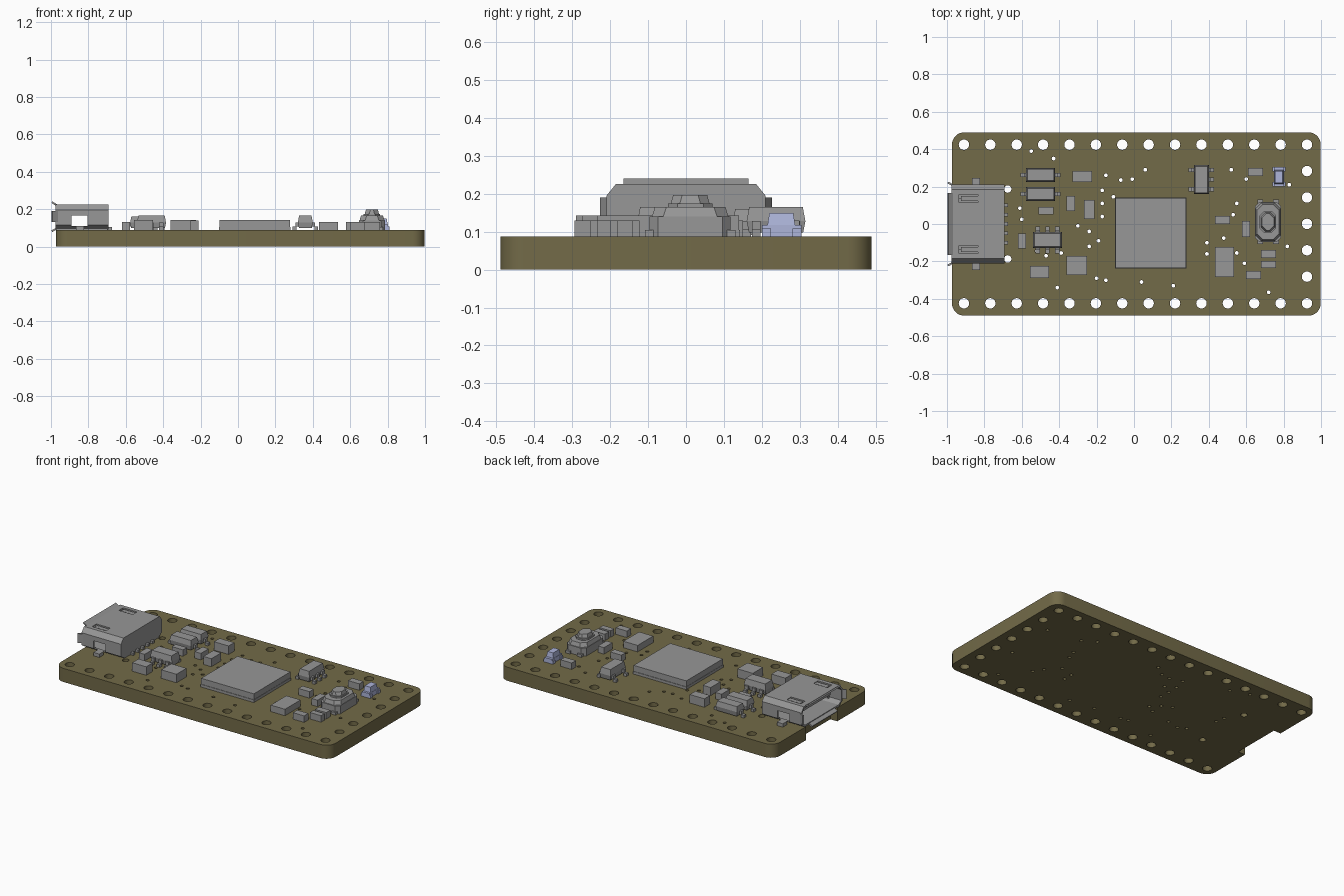
import bpy, bmesh
from math import sin, cos, pi

cube = bpy.data.objects.get("Cube")
if cube:
    bpy.data.objects.remove(cube)


def material(name, rgb):
    m = bpy.data.materials.new(name)
    m.use_nodes = True
    m.diffuse_color = (*rgb, 1)
    m.node_tree.nodes["Principled BSDF"].inputs["Base Color"].default_value = (*rgb, 1)
    return m


OLIVE = material("olive board", (.17, .145, .065))
GREY = material("component grey", (.31, .31, .31))
BLUE = material("led pale blue", (.42, .46, .70))
TOP = .088  # board surface


def add(name, bm, mat):
    bmesh.ops.recalc_face_normals(bm, faces=bm.faces)
    me = bpy.data.meshes.new(name)
    bm.to_mesh(me)
    bm.free()
    me.materials.append(mat)
    ob = bpy.data.objects.new(name, me)
    bpy.context.collection.objects.link(ob)
    return ob


def prism(name, outline, z0, z1, mat=GREY, taper=0.0):
    """Extrude an outline upward, pulling the top inward by taper."""
    bm = bmesh.new()
    cx = sum(p[0] for p in outline) / len(outline)
    cy = sum(p[1] for p in outline) / len(outline)
    pull = lambda v, c: v - taper * (1 if v > c else -1)
    low = [bm.verts.new((x, y, z0)) for x, y in outline]
    high = [bm.verts.new((pull(x, cx), pull(y, cy), z1)) for x, y in outline]
    bm.faces.new(low)
    bm.faces.new(high)
    n = len(low)
    for i in range(n):
        j = (i + 1) % n
        bm.faces.new((low[i], low[j], high[j], high[i]))
    return add(name, bm, mat)


def box(name, x0, x1, y0, y1, z0, z1, mat=GREY, taper=0.0):
    return prism(name, [(x0, y0), (x1, y0), (x1, y1), (x0, y1)], z0, z1, mat, taper)


def chamfered(x0, x1, y0, y1, c):
    return [(x0 + c, y0), (x1 - c, y0), (x1, y0 + c), (x1, y1 - c),
            (x1 - c, y1), (x0 + c, y1), (x0, y1 - c), (x0, y0 + c)]


def arc(x, y, r, start, end, n):
    return [(x + r * cos(start + (end - start) * i / n),
             y + r * sin(start + (end - start) * i / n)) for i in range(n + 1)]


# Circuit board: filled outline with a connector notch and drilled holes
L, R, W, C = -.973, .998, .49, .065
outline = []
for k, (x, y) in enumerate([(R - C, W - C), (L + C, W - C), (L + C, C - W), (R - C, C - W)]):
    outline += arc(x, y, C, k * pi / 2, (k + 1) * pi / 2, 8)
    if k == 1:
        outline += [(L, .16), (L + .05, .16), (L + .05, -.16), (L, -.16)]

PITCH, HX, HY = .1411, .925, .424
holes = [(HX - PITCH * i, s * HY, .028) for i in range(14) for s in (1, -1)]
holes += [(HX, HY - PITCH * i, .028) for i in range(1, 6)]
holes += [(-.675, s * .187, .02) for s in (1, -1)]
vias = [(-.55, .39), (-.43, .35), (-.15, .26), (-.07, .235), (-.01, .24), (.06, .29),
        (-.17, .18), (-.11, .145), (-.17, .11), (-.17, .04), (-.61, .085), (-.6, .025),
        (-.3, -.01), (-.24, -.04), (-.19, -.09), (-.24, -.12), (-.52, -.145),
        (-.47, -.17), (-.39, -.155), (-.2, -.29), (-.15, -.3), (-.41, -.34), (.04, -.31),
        (.21, -.33), (.52, .29), (.6, .24), (.83, .21), (.55, .11), (.53, .05),
        (.48, -.075), (.39, -.1), (.39, -.16), (.55, -.155), (.59, -.21), (.82, -.12),
        (.72, -.365)]
holes += [(x, y, .01) for x, y in vias]

curve = bpy.data.curves.new("circuit_board", "CURVE")
curve.dimensions = "2D"
curve.fill_mode = "BOTH"
curve.extrude = TOP / 2
for pts in [outline] + [arc(x, y, r, 0, 2 * pi, 16)[:-1] for x, y, r in holes]:
    sp = curve.splines.new("POLY")
    sp.points.add(len(pts) - 1)
    for p, (x, y) in zip(sp.points, pts):
        p.co = (x, y, 0, 1)
    sp.use_cyclic_u = True
curve.materials.append(OLIVE)
board = bpy.data.objects.new("circuit_board", curve)
board.location.z = TOP / 2
bpy.context.collection.objects.link(board)


def activate(ob):
    bpy.ops.object.select_all(action="DESELECT")
    ob.select_set(True)
    bpy.context.view_layer.objects.active = ob


activate(board)
bpy.ops.object.convert(target="MESH")
bpy.ops.object.shade_smooth_by_angle()

# Connector shell: a tube open toward -x, closed at the rear
half = [(.185, .226), (.21, .195), (.21, .115), (.175, .092)]
section = half + [(-y, z) for y, z in reversed(half)]
bm = bmesh.new()
front = [bm.verts.new((-.975, y, z)) for y, z in section]
rear = [bm.verts.new((-.692, y, z)) for y, z in section]
bm.faces.new(rear)
for i in range(len(section)):
    j = (i + 1) % len(section)
    bm.faces.new((front[i], front[j], rear[j], rear[i]))
shell = add("connector_shell", bm, GREY)
activate(shell)
wall = shell.modifiers.new("wall", "SOLIDIFY")
wall.thickness = .012
wall.offset = -1
bpy.ops.object.modifier_apply(modifier="wall")

# Side windows and top spring slots
cutters = [box("window_cutter", -.89, -.805, -.3, .3, .11, .165)]
cutters += [box("slot_cutter", -.935, -.835, s * .137 - .022, s * .137 + .022, .2, .25) for s in (1, -1)]
for c in cutters:
    cut = shell.modifiers.new("cut", "BOOLEAN")
    cut.operation = "DIFFERENCE"
    cut.object = c
    bpy.ops.object.modifier_apply(modifier="cut")
    bpy.data.objects.remove(c)


def flap(name, corners):
    bm = bmesh.new()
    bm.faces.new([bm.verts.new(c) for c in corners])
    ob = add(name, bm, GREY)
    m = ob.modifiers.new("thickness", "SOLIDIFY")
    m.thickness = .01
    m.offset = 0


# Flared lips, springs, board tabs, tongue and contacts of the connector
flap("connector_top_lip", [(-.97, -.165, .221), (-.97, .165, .221), (-.995, .165, .237), (-.995, -.165, .237)])
flap("connector_bottom_lip", [(-.97, -.13, .096), (-.97, .13, .096), (-.995, .13, .082), (-.995, -.13, .082)])
for s, side in ((1, "left"), (-1, "right")):
    flap("connector_lip_" + side, [(-.965, s * .205, .13), (-.965, s * .205, .19),
                                   (-.995, s * .222, .19), (-.995, s * .222, .13)])
    box("connector_spring_" + side, -.925, -.835, s * .137 - .014, s * .137 + .014, .212, .222)
    y0, y1 = sorted((s * .2, s * .245))
    box("connector_tab_" + side, -.866, -.823, y0, y1, TOP, .11)
box("connector_tongue", -.94, -.695, -.14, .14, .172, .194)
for i in range(-2, 3):
    box("connector_contact", -.7, -.675, i * .05 - .01, i * .05 + .01, TOP, .105)

# Main radio module
box("module_base", -.102, .28, -.238, .143, TOP, .105)
box("module_lid", -.1, .278, -.235, .14, .105, .143)

# Small rectangular passives: x0, x1, y0, y1, top
passives = [(-.33, -.225, .225, .283, .143), (-.36, -.315, .07, .15, .13), (-.267, -.21, .027, .128, .14),
            (-.51, -.43, .05, .09, .13), (-.62, -.578, -.13, -.05, .13), (-.556, -.455, -.29, -.225, .143),
            (-.36, -.25, -.273, -.17, .143), (.433, .535, -.283, -.123, .13), (.433, .513, 0, .043, .13),
            (.61, .69, .257, .3, .13), (.577, .62, -.07, .016, .13), (.68, .76, -.182, -.14, .13),
            (.68, .76, -.235, -.198, .13), (.6, .68, -.294, -.25, .13)]
for x0, x1, y0, y1, z in passives:
    box("passive_part", x0, x1, y0, y1, TOP, z)


def leaded_chip(name, x0, x1, y0, y1, pins, along_y, top=.166):
    """Two-part moulded body with bent leads; pins are (side, offset)."""
    mid = .128
    box(name + "_lower", x0, x1, y0, y1, mid, TOP + .01, GREY, .006)
    box(name + "_upper", x0, x1, y0, y1, mid, top, GREY, .007)
    cx, cy = (x0 + x1) / 2, (y0 + y1) / 2
    reach = ((x1 - x0) if along_y else (y1 - y0)) / 2
    for side, off in pins:
        for a, b, lo, hi in ((-.005, .012, .106, .128), (.008, .029, TOP, .106)):
            u0, u1 = sorted((side * (reach + a), side * (reach + b)))
            if along_y:
                box(name + "_lead", cx + u0, cx + u1, cy + off - .011, cy + off + .011, lo, hi)
            else:
                box(name + "_lead", cx + off - .011, cx + off + .011, cy + u0, cy + u1, lo, hi)


five = [(1, -.052), (1, 0), (1, .052), (-1, -.052), (-1, .052)]
leaded_chip("regulator", -.54, -.385, -.128, -.043, five + [(-1, 0)], False)
leaded_chip("charger", .32, .4, .16, .315, five, True)
leaded_chip("diode_back", -.577, -.422, .225, .3, [(1, 0), (-1, 0)], True, .16)
leaded_chip("diode_front", -.577, -.422, .123, .198, [(1, 0), (-1, 0)], True, .16)

# Reset button: chamfered body, corner feet, stepped cap
prism("button_body", chamfered(.647, .786, -.096, .118, .022), TOP, .14)
prism("button_cover", chamfered(.65, .783, -.09, .112, .03), .14, .165, GREY, .008)
for x in (.675, .758):
    box("button_foot", x - .016, x + .016, -.108, .13, TOP, .105)
prism("button_collar", chamfered(.672, .76, -.047, .07, .024), .165, .175)
prism("button_cap", chamfered(.678, .754, -.04, .062, .024), .175, .197, GREY, .006)

# Status light: base, end pads and dome
box("led_base", .748, .802, .2, .305, TOP, .118, BLUE)
for y in (.212, .293):
    box("led_pad", .741, .809, y - .012, y + .012, TOP, .108, BLUE)
box("led_dome", .75, .8, .215, .288, .118, .15, BLUE, .005)
